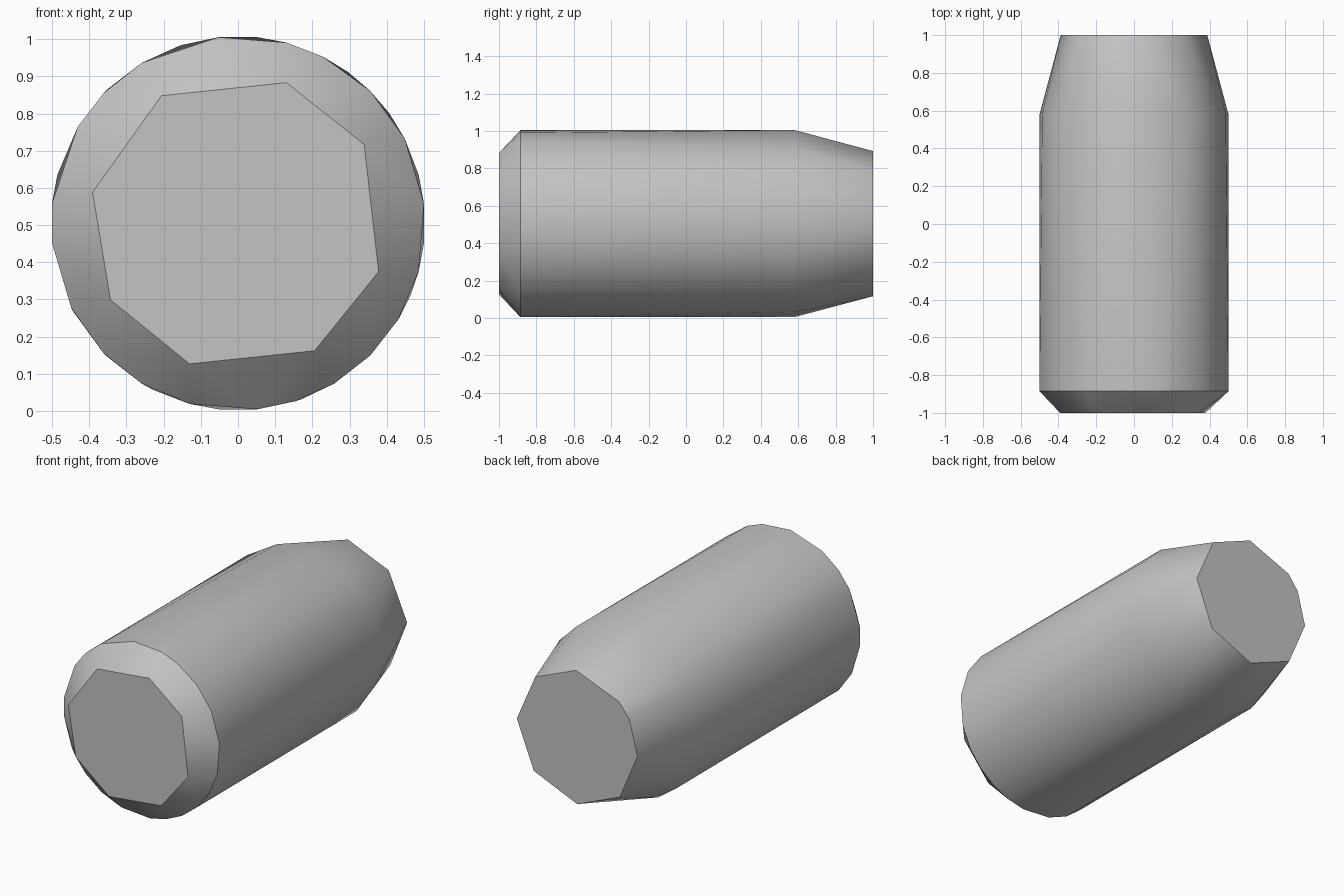
import bpy, bmesh
from math import sin, cos, radians

cube = bpy.data.objects.get("Cube")
if cube:
    bpy.data.objects.remove(cube, do_unlink=True)

# Plain grey finish
grey = bpy.data.materials.new("plain_grey")
grey.use_nodes = True
colour = (0.55, 0.55, 0.55, 1)
grey.diffuse_color = colour
grey.node_tree.nodes["Principled BSDF"].inputs["Base Color"].default_value = colour

AXIS_Z = 0.505


def add_ring(bm, y, radius, angles):
    """Add one uneven ring of corners around the pin's axis."""
    for a in map(radians, angles):
        bm.verts.new((radius * cos(a), y, AXIS_Z + radius * sin(a)))


bm = bmesh.new()
# Front cap, chamfer shoulder, start of taper, back cap
add_ring(bm, -1.0, 0.4, [71, 32, -19, -59, -109, -149, 168, 121])
add_ring(bm, -0.885, 0.503, [96, 75, 63, 45, 27, 6, -15, -31, -45, -59, -72, -84,
                             -105, -121, -136, -153, -174, 174, 149, 136, 121])
add_ring(bm, 0.58, 0.503, [84, 108, 134, 149, 165, 186, 208, 225, 243, 264,
                           290, 315, 337, 354, 15, 36, 54])
add_ring(bm, 1.0, 0.388, [1, 46, 89, 134, 150, 181, 225, 270, 316])

# Skin the rings and make each cap a single flat face
bmesh.ops.convex_hull(bm, input=bm.verts[:])
for end in (-1.0, 1.0):
    cap = [f for f in bm.faces if all(abs(v.co.y - end) < 1e-4 for v in f.verts)]
    if len(cap) > 1:
        bmesh.ops.dissolve_faces(bm, faces=cap)
bmesh.ops.recalc_face_normals(bm, faces=bm.faces[:])

mesh = bpy.data.meshes.new("tapered_pin")
bm.to_mesh(mesh)
bm.free()
mesh.materials.append(grey)
pin = bpy.data.objects.new("tapered_pin", mesh)
bpy.context.collection.objects.link(pin)

# Smooth sides with crisp chamfer and cap edges
bpy.ops.object.select_all(action="DESELECT")
pin.select_set(True)
bpy.context.view_layer.objects.active = pin
bpy.ops.object.shade_smooth_by_angle(angle=radians(30))
